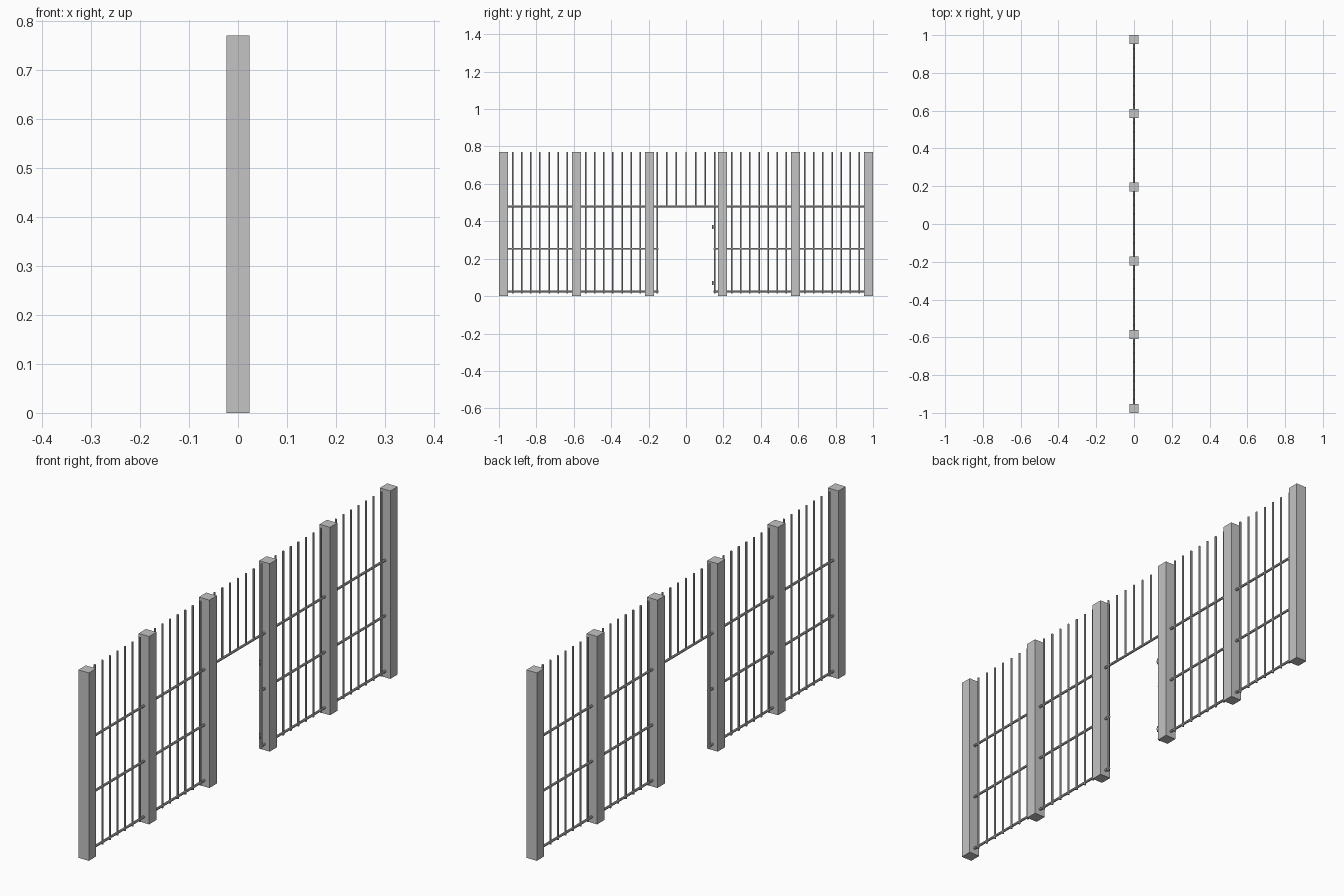
import bpy
from mathutils import Vector

if "Cube" in bpy.data.objects:
    bpy.data.objects.remove(bpy.data.objects["Cube"], do_unlink=True)

grey = bpy.data.materials.new("grey_metal")
grey.use_nodes = True
colour = (0.55, 0.55, 0.55, 1)
grey.diffuse_color = colour
grey.node_tree.nodes["Principled BSDF"].inputs["Base Color"].default_value = colour


def box(name, centre, size):
    bpy.ops.mesh.primitive_cube_add(size=1, location=centre)
    ob = bpy.context.object
    ob.name = name
    ob.scale = size
    bpy.ops.object.transform_apply(location=False, rotation=False, scale=True)
    ob.data.materials.append(grey)
    return ob


def rod(name, start, end, radius):
    a, b = Vector(start), Vector(end)
    bpy.ops.mesh.primitive_cylinder_add(vertices=8, radius=radius, depth=(b - a).length,
                                        location=(a + b) / 2)
    ob = bpy.context.object
    ob.name = name
    ob.rotation_euler = (b - a).to_track_quat('Z', 'Y').to_euler()
    ob.data.materials.append(grey)
    bpy.ops.object.shade_smooth_by_angle()
    return ob


HEIGHT = 0.77
STEP = 0.0488         # spacing of the upright bars
RAIL_Z = 0.48         # rail that also bridges the doorway
JAMB = 0.153          # half width of the doorway
POST = 0.0475

# Square posts, evenly spaced
for k in (-20, -12, -4, 4, 12, 20):
    box("post", (0, k * STEP, HEIGHT / 2), (POST, POST, HEIGHT))

# Upright bars between posts, stopping at the rail above the doorway
for k in range(-19, 20):
    if abs(k) in (4, 12):
        continue
    y = k * STEP
    bottom = 0.015
    if abs(k) == 3:
        y = JAMB if k > 0 else -JAMB
    elif abs(k) < 3:
        bottom = RAIL_Z
        y = k * JAMB / 3
    rod("bar", (0, y, bottom), (0, y, HEIGHT), 0.004)

# Horizontal rails
rod("top_rail", (0, -0.97, RAIL_Z), (0, 0.97, RAIL_Z), 0.005)
for side in (-1, 1):
    for z in (0.025, 0.253):
        rod("lower_rail", (0, side * 0.147, z), (0, side * 0.97, z), 0.005)

# Hinge knuckles on one side of the doorway
for z in (0.37, 0.07):
    box("hinge_plate", (0, 0.147, z), (0.006, 0.016, 0.008))
    rod("hinge_pin", (0, 0.142, z - 0.011), (0, 0.142, z + 0.011), 0.004)
